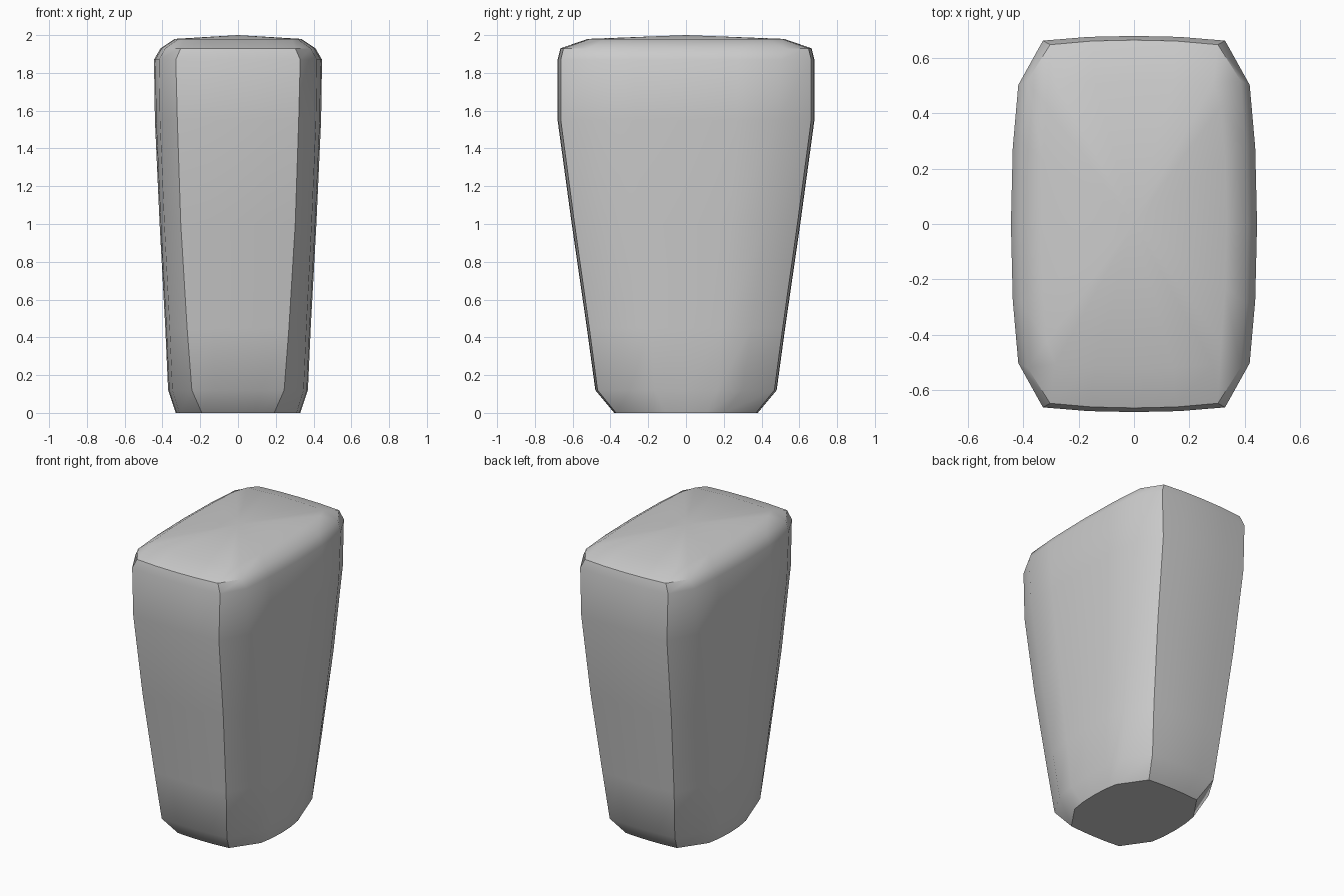
import bpy, bmesh, math

cube = bpy.data.objects.get("Cube")
if cube:
    bpy.data.objects.remove(cube, do_unlink=True)

# Plain grey surface
grey = bpy.data.materials.new("plain grey")
grey.use_nodes = True
colour = (0.6, 0.6, 0.6, 1)
grey.diffuse_color = colour
grey.node_tree.nodes["Principled BSDF"].inputs["Base Color"].default_value = colour

# Height, half width, half depth, corner width share, side depth share
RINGS = [
    (0.00, 0.33, 0.38, 0.58, 0.52),
    (0.12, 0.37, 0.48, 0.66, 0.62),
    (0.45, 0.385, 0.525, 0.70, 0.66),
    (1.00, 0.415, 0.605, 0.73, 0.70),
    (1.55, 0.44, 0.68, 0.73, 0.72),
    (1.87, 0.445, 0.68, 0.74, 0.74),
    (1.93, 0.41, 0.665, 0.74, 0.78),
    (1.98, 0.335, 0.52, 0.85, 0.82),
]


def outline(hx, hy, cx, sy):
    """Bulged rectangle with cut corners, counter-clockwise."""
    quarter = [(1, 0), (0.985, sy * 0.55), (0.94, sy), (cx, 0.975), (cx * 0.5, 0.995)]
    half = quarter + [(0, 1)] + [(-x, y) for x, y in reversed(quarter[1:])]
    return [(x * hx, y * hy) for x, y in half + [(-x, -y) for x, y in half]]


# Tapered block: stacked outlines closed by a flat base and a crowned top
bm = bmesh.new()
loops = [[bm.verts.new((x, y, z)) for x, y in outline(*sizes)] for z, *sizes in RINGS]
count = len(loops[0])
for low, high in zip(loops, loops[1:]):
    for i in range(count):
        j = (i + 1) % count
        bm.faces.new((low[i], low[j], high[j], high[i]))
bm.faces.new(reversed(loops[0]))
crown = bm.verts.new((0, 0, 2))
for i in range(count):
    bm.faces.new((loops[-1][i], loops[-1][(i + 1) % count], crown))

mesh = bpy.data.meshes.new("tapered_block")
bm.to_mesh(mesh)
bm.free()
mesh.materials.append(grey)
block = bpy.data.objects.new("tapered_block", mesh)
bpy.context.collection.objects.link(block)
bpy.context.view_layer.objects.active = block
block.select_set(True)
bpy.ops.object.shade_smooth_by_angle(angle=math.radians(35))
